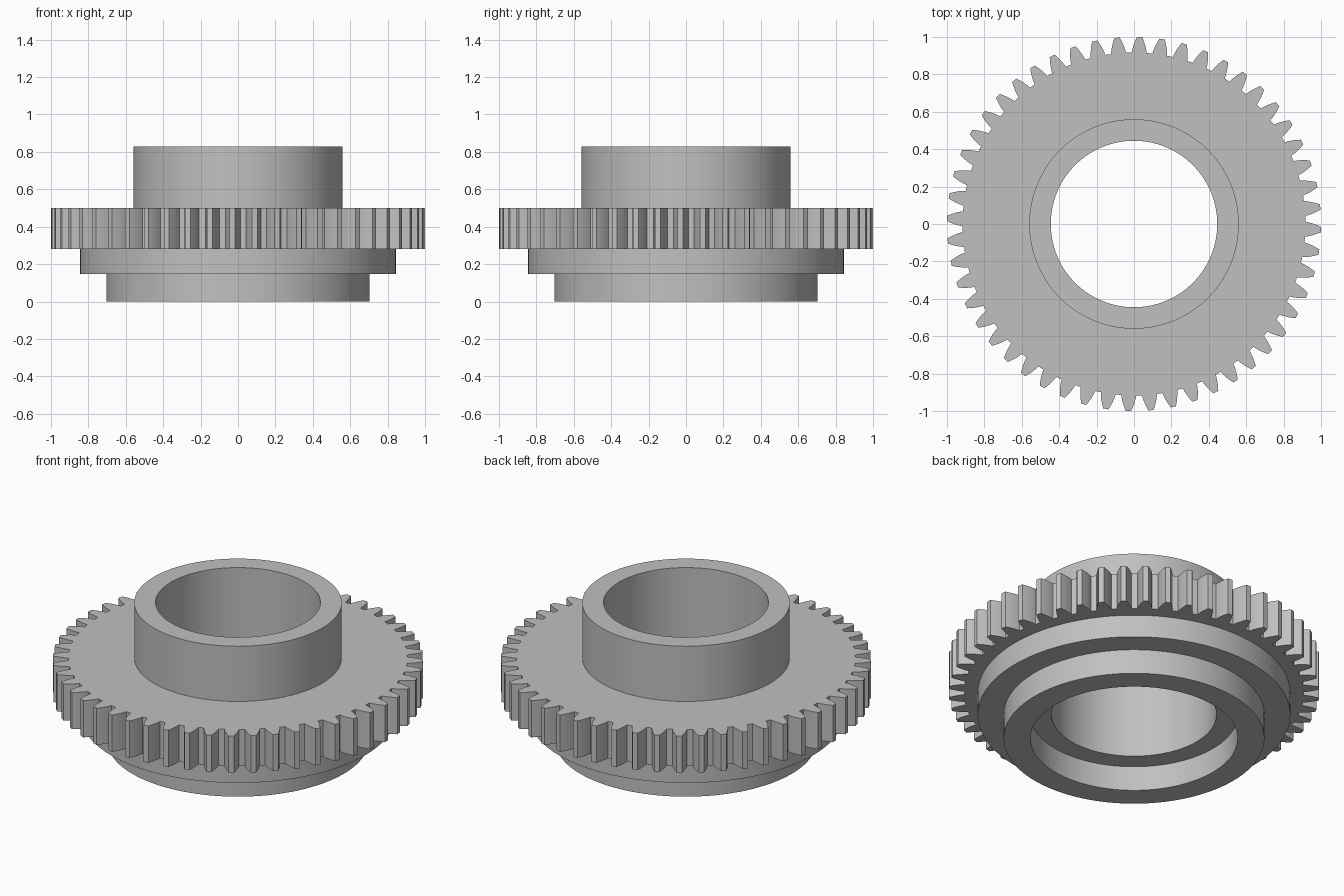
import bpy, bmesh
from math import pi, tau, sin, cos, tan, acos, radians

cube = bpy.data.objects.get("Cube")
if cube:
    bpy.data.objects.remove(cube)

# Gear proportions
TEETH = 52
MODULE = 2 / (TEETH + 2)
PITCH_R = MODULE * TEETH / 2
ROOT_R = PITCH_R - 1.25 * MODULE
BASE_R = PITCH_R * cos(radians(20))
FLANK_STEPS = 5

# Ring radii and heights
BORE, HUB, RIM, COLLAR = 0.445, 0.56, 0.704, 0.844
STEP, GEAR_LOW, GEAR_TOP, TOP = 0.147, 0.281, 0.5, 0.829


def involute(r):
    a = acos(BASE_R / r)
    return tan(a) - a


def tooth_outline():
    """Angle and radius of each point around the toothed edge."""
    flank = []
    for i in range(FLANK_STEPS):
        r = ROOT_R + (1 - ROOT_R) * i / (FLANK_STEPS - 1)
        half = pi / (2 * TEETH) + involute(PITCH_R) - involute(r)
        flank.append((half, r))
    tooth = [(-a, r) for a, r in flank] + flank[::-1]
    pitch = tau / TEETH
    return [(pitch * (k - 0.25) + a, r) for k in range(TEETH) for a, r in tooth]


# Cross-section of the turned body; a radius of None follows the teeth
section = [
    (BORE, TOP), (HUB, TOP), (HUB, GEAR_TOP),
    (None, GEAR_TOP), (None, GEAR_LOW),
    (COLLAR, GEAR_LOW), (COLLAR, STEP),
    (RIM, STEP), (RIM, 0), (HUB, 0), (HUB, STEP), (BORE, STEP),
]

# Sweep the section around the axis into one closed solid
bm = bmesh.new()
outline = tooth_outline()
rings = [[bm.verts.new(((r or tip) * cos(a), (r or tip) * sin(a), z))
          for a, tip in outline] for r, z in section]
count = len(outline)
for i, ring in enumerate(rings):
    following = rings[(i + 1) % len(rings)]
    for j in range(count):
        k = (j + 1) % count
        bm.faces.new((ring[j], following[j], following[k], ring[k]))
bmesh.ops.recalc_face_normals(bm, faces=bm.faces[:])
for face in bm.faces:
    face.smooth = True

mesh = bpy.data.meshes.new("gear_with_hub")
bm.to_mesh(mesh)
bm.free()
mesh.set_sharp_from_angle(angle=radians(25))

# Plain grey metal
grey = bpy.data.materials.new("light grey")
grey.use_nodes = True
colour = (0.53, 0.53, 0.53, 1)
grey.diffuse_color = colour
grey.node_tree.nodes["Principled BSDF"].inputs["Base Color"].default_value = colour
mesh.materials.append(grey)

gear = bpy.data.objects.new("gear_with_hub", mesh)
bpy.context.scene.collection.objects.link(gear)
